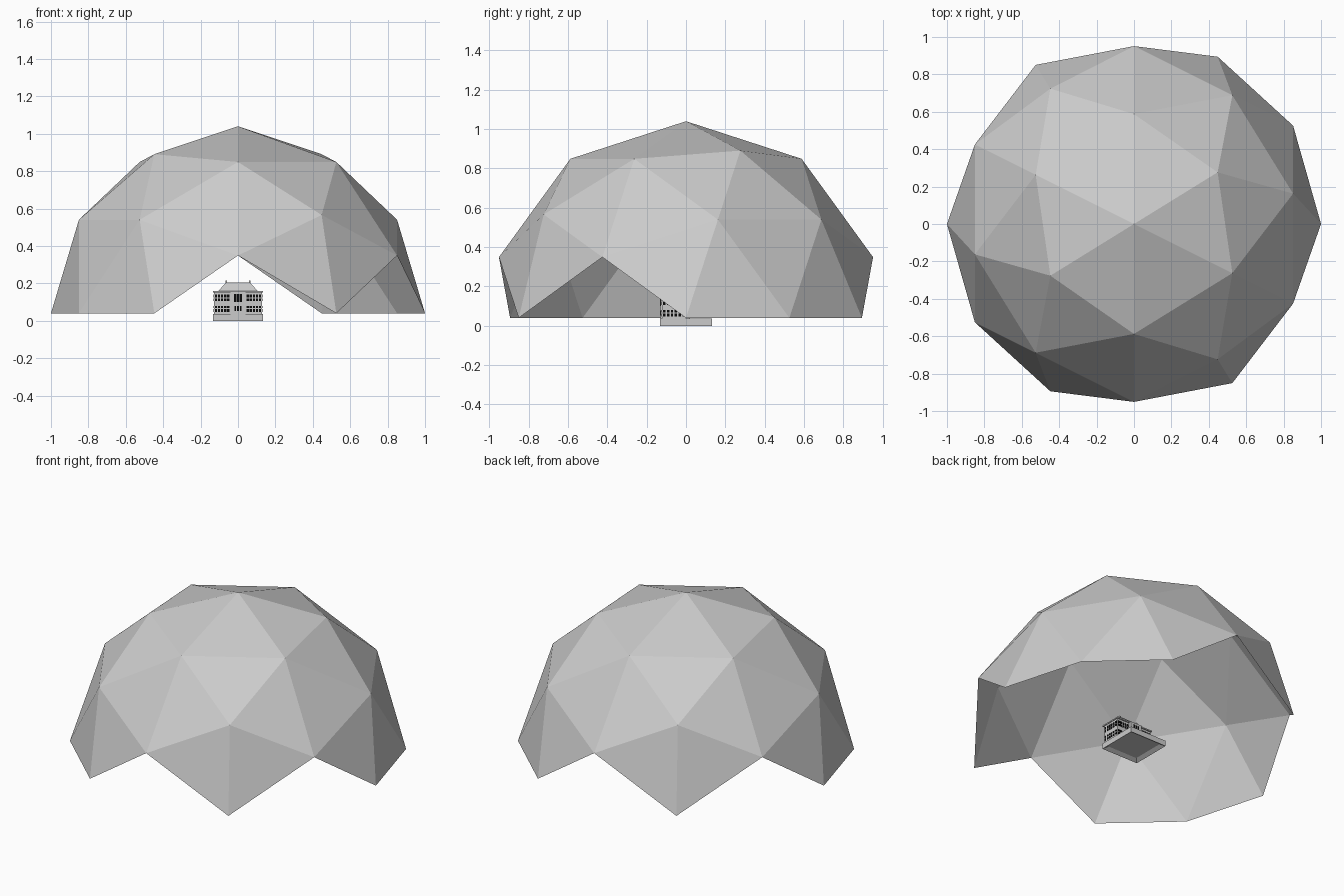
import bpy, bmesh, math
from mathutils import Matrix, Vector

if "Cube" in bpy.data.objects:
    bpy.data.objects.remove(bpy.data.objects["Cube"])


def material(name, c):
    m = bpy.data.materials.new(name)
    m.diffuse_color = (c[0], c[1], c[2], 1)
    m.use_nodes = True
    m.node_tree.nodes["Principled BSDF"].inputs["Base Color"].default_value = m.diffuse_color
    return m


GREY = material("light grey", (0.6, 0.6, 0.6))
BLACK = material("window black", (0.003, 0.003, 0.003))


def finish(bm, name, mat):
    mesh = bpy.data.meshes.new(name)
    bm.to_mesh(mesh)
    bm.free()
    mesh.materials.append(mat)
    ob = bpy.data.objects.new(name, mesh)
    bpy.context.collection.objects.link(ob)
    return ob


def add_box(bm, x0, x1, y0, y1, z0, z1):
    size = Matrix.Diagonal((x1 - x0, y1 - y0, z1 - z0, 1))
    pos = Matrix.Translation(((x0 + x1) / 2, (y0 + y1) / 2, (z0 + z1) / 2))
    return bmesh.ops.create_cube(bm, size=1, matrix=pos @ size)["verts"]


def box(name, *dims):
    bm = bmesh.new()
    add_box(bm, *dims)
    return finish(bm, name, GREY)


def hip_roof(name, x0, x1, y0, y1, z0, z1, inset):
    bm = bmesh.new()
    vs = add_box(bm, x0, x1, y0, y1, z0, z1)
    for v in vs:
        if v.co.z > (z0 + z1) / 2:
            v.co.x += inset if v.co.x < (x0 + x1) / 2 else -inset
            v.co.y += inset if v.co.y < (y0 + y1) / 2 else -inset
    return finish(bm, name, GREY)


# dome: icosphere lying on its side, keeping only whole faces above the middle
R, BASE = 1.0, 0.04
bm = bmesh.new()
bmesh.ops.create_icosphere(bm, subdivisions=2, radius=R)
for v in bm.verts:
    x, y, z = v.co
    v.co = Vector((z, x, y))
low = [v for v in bm.verts if v.co.z < -0.01]
bmesh.ops.delete(bm, geom=low, context='VERTS')
bmesh.ops.translate(bm, verts=bm.verts, vec=(0, 0, BASE))
finish(bm, "dome", GREY)

# plinth slab with a recessed underside
bm = bmesh.new()
add_box(bm, -0.133, 0.133, -0.133, 0.133, 0, 0.036)
bm.normal_update()
under = [f for f in bm.faces if f.normal.z < -0.9]
bmesh.ops.inset_region(bm, faces=under, thickness=0.025, use_even_offset=True)
bmesh.ops.translate(bm, verts=under[0].verts, vec=(0, 0, 0.015))
finish(bm, "plinth", GREY)

# house body, bays, cornice, roof and chimneys
FRONT, BACK, SIDE = -0.122, 0.0, 0.128
box("house_body", -SIDE, SIDE, FRONT, BACK, 0.036, 0.152)
box("front_bay", -0.04, 0.04, FRONT - 0.008, FRONT, 0.036, 0.155)
box("back_bay", -0.04, 0.04, BACK, BACK + 0.02, 0.036, 0.155)
box("cornice", -0.133, 0.133, -0.133, 0.008, 0.152, 0.16)
hip_roof("roof", -0.105, 0.105, -0.118, -0.004, 0.16, 0.205, 0.042)
for s in (-1, 1):
    box("chimney", s * 0.063 - 0.005, s * 0.063 + 0.005, -0.07, -0.05, 0.16, 0.215)

# windows: thin plates in two rows along each wall
T = 0.002
rows = ((0.048, 0.062), (0.068, 0.08), (0.106, 0.12), (0.124, 0.14))
wing = [0.052 + i * 0.0165 for i in range(5)]
bm = bmesh.new()
for z0, z1 in rows:
    for s in (-1, 1):
        for c in wing:
            for y in (FRONT, BACK):
                add_box(bm, s * c - 0.006, s * c + 0.006, y - T, y + T, z0, z1)
        for i in range(6):
            y = -0.11 + i * 0.0195
            add_box(bm, s * SIDE - T, s * SIDE + T, y - 0.006, y + 0.006, z0, z1)
# centre bay openings
for y in (FRONT - 0.008, BACK + 0.02):
    for c in (-0.015, 0, 0.015):
        add_box(bm, c - 0.006, c + 0.006, y - T, y + T, 0.1, 0.142)
        add_box(bm, c - 0.005, c + 0.005, y - T, y + T, 0.052, 0.078)
finish(bm, "windows", BLACK)
